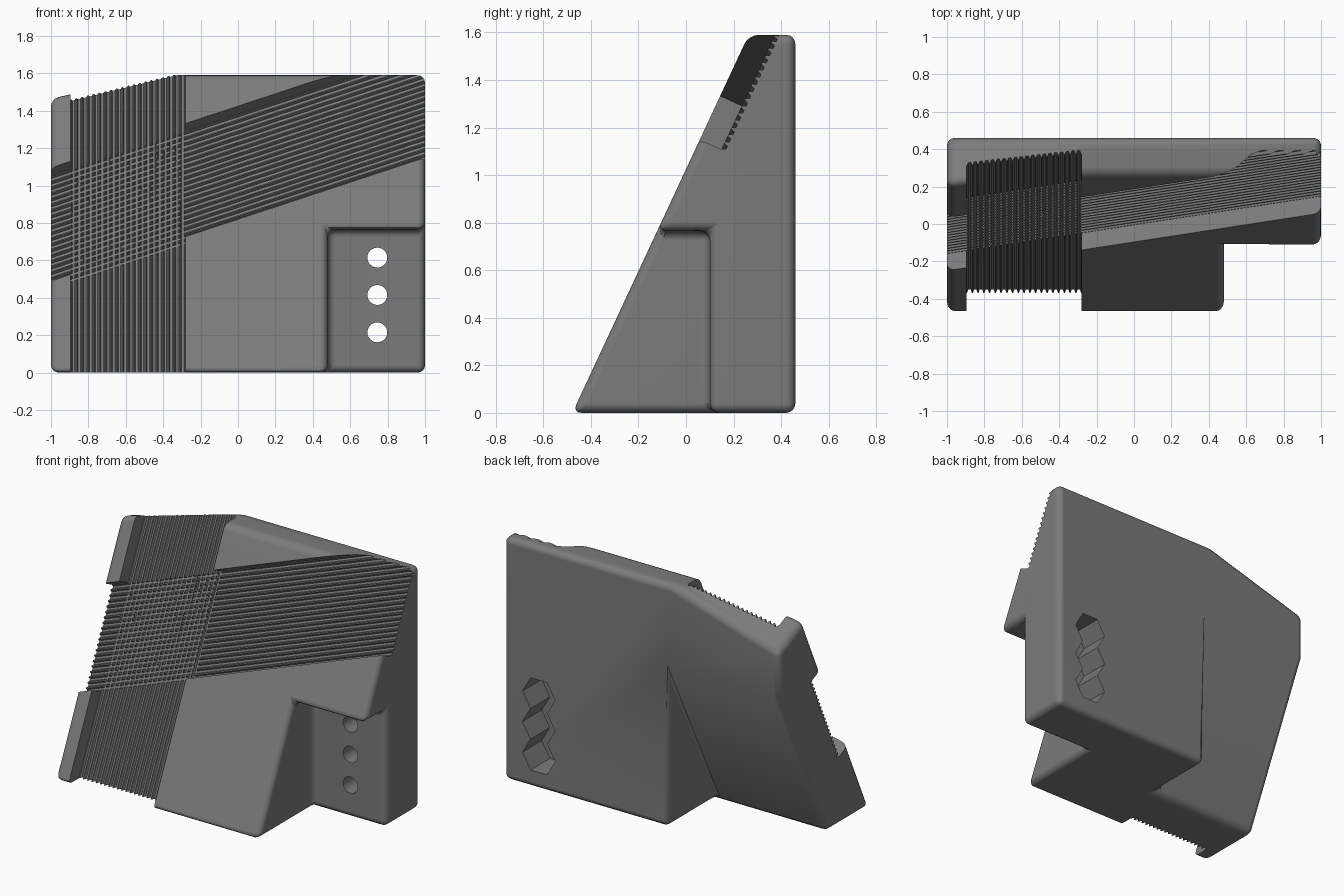
import bpy, bmesh, math
from mathutils import Vector

if "Cube" in bpy.data.objects:
    bpy.data.objects.remove(bpy.data.objects["Cube"], do_unlink=True)

# Frame of the leaning front face: X across, UP along the slope, N outwards
LEAN = math.radians(25)
X, Y, Z = Vector((1, 0, 0)), Vector((0, 1, 0)), Vector((0, 0, 1))
UP = Vector((0, math.sin(LEAN), math.cos(LEAN)))
N = Vector((0, -math.cos(LEAN), math.sin(LEAN)))
FOOT_Y, BACK_Y, TOP_Z = -0.478, 0.46, 1.59


def on_slope(x, z):
    """Point of the front face at the given x and height."""
    return Vector((x, FOOT_Y + z * math.tan(LEAN), z))


def turned(deg):
    """Directions along and across a line turned within the front face."""
    c, s = math.cos(math.radians(deg)), math.sin(math.radians(deg))
    return X * c + UP * s, UP * c - X * s


def prism(name, pts, origin, a, b, along, lo, hi):
    """Profile in directions a, b, extruded from lo to hi."""
    bm = bmesh.new()
    ring = [bm.verts.new(origin + a * p + b * q + along * lo) for p, q in pts]
    face = bm.faces.new(ring)
    new = bmesh.ops.extrude_face_region(bm, geom=[face])["geom"]
    bmesh.ops.translate(bm, vec=along * (hi - lo),
                        verts=[v for v in new if isinstance(v, bmesh.types.BMVert)])
    bmesh.ops.recalc_face_normals(bm, faces=bm.faces[:])
    mesh = bpy.data.meshes.new(name)
    bm.to_mesh(mesh)
    bm.free()
    ob = bpy.data.objects.new(name, mesh)
    bpy.context.collection.objects.link(ob)
    return ob


def apply(ob, mod):
    bpy.context.view_layer.objects.active = ob
    bpy.ops.object.modifier_apply(modifier=mod.name)


def cut(ob, cutter):
    mod = ob.modifiers.new("cut", "BOOLEAN")
    mod.operation, mod.solver, mod.object = "DIFFERENCE", "EXACT", cutter
    apply(ob, mod)
    bpy.data.objects.remove(cutter, do_unlink=True)


def ngon(n, r):
    return [(r * math.cos(2 * math.pi * i / n), r * math.sin(2 * math.pi * i / n))
            for i in range(n)]


def ribbed(half, teeth=20, depth=0.1, groove=0.017):
    """Channel profile with a row of small grooves in its floor."""
    pitch = 2 * half / teeth
    pts = [(-half, 0.3), (-half, -depth)]
    for i in range(teeth):
        v = -half + i * pitch
        pts += [(v + pitch * f, -depth - g)
                for f, g in ((0.1, 0), (0.3, groove), (0.7, groove), (0.9, 0))]
    return pts + [(half, -depth), (half, 0.3)]


ORIGIN = Vector((0, 0, 0))

# Wedge block
body = prism("wedge_block",
             [(FOOT_Y, 0), (BACK_Y, 0), (BACK_Y, TOP_Z),
              (FOOT_Y + TOP_Z * math.tan(LEAN), TOP_Z)],
             ORIGIN, Y, Z, X, -1, 1)
grey = bpy.data.materials.new("dark_grey")
grey.use_nodes = True
colour = (0.2, 0.2, 0.2, 1)
grey.diffuse_color = colour
grey.node_tree.nodes["Principled BSDF"].inputs["Base Color"].default_value = colour
body.data.materials.append(grey)

# Front notch around the mounting holes
cut(body, prism("notch", [(0.48, -0.5), (2, -0.5), (2, 0.765), (0.48, 0.765)],
                ORIGIN, X, Z, Y, -2, 0.1))

# Undercut at the back, parallel to the front face
t = math.tan(LEAN)
cut(body, prism("undercut", [(BACK_Y + (-0.2 - 1.06) * t, -0.2),
                             (BACK_Y + (1.5 - 1.06) * t, 1.5), (1.2, 1.5), (1.2, -0.2)],
                ORIGIN, Y, Z, X, -2, -0.19))

# Slanted top corner
along, across = turned(15)
cut(body, prism("corner", [(0, -2), (1, -2), (1, 1), (0, 1)],
                on_slope(-0.9, 1.50), across, N, along, -3, 3))

# Rounded edges
bevel = body.modifiers.new("round", "BEVEL")
bevel.width, bevel.segments = 0.04, 4
bevel.limit_method, bevel.angle_limit = "ANGLE", math.radians(35)
apply(body, bevel)

# Upright ribbed channel, then the diagonal one crossing it
cut(body, prism("upright_channel", ribbed(0.3075), on_slope(-0.5875, 0), X, N, UP, -1, 3))
along, across = turned(20)
cut(body, prism("diagonal_channel", ribbed(0.3136), on_slope(0, 1.1225),
                across, N, along, -2.5, 2.5))

# Mounting holes with hexagonal pockets at the back
for z in (0.215, 0.415, 0.615):
    centre = Vector((0.745, 0, z))
    cut(body, prism("hole", ngon(32, 0.053), centre, X, Z, Y, -1, 1))
    cut(body, prism("pocket", ngon(6, 0.118), centre, X, Z, Y, 0.26, 1))

# Smooth rounding with flat faces kept flat
bpy.ops.object.select_all(action="DESELECT")
body.select_set(True)
bpy.context.view_layer.objects.active = body
bpy.ops.object.shade_smooth_by_angle(angle=math.radians(30))
weighted = body.modifiers.new("flat_faces", "WEIGHTED_NORMAL")
weighted.keep_sharp = True
